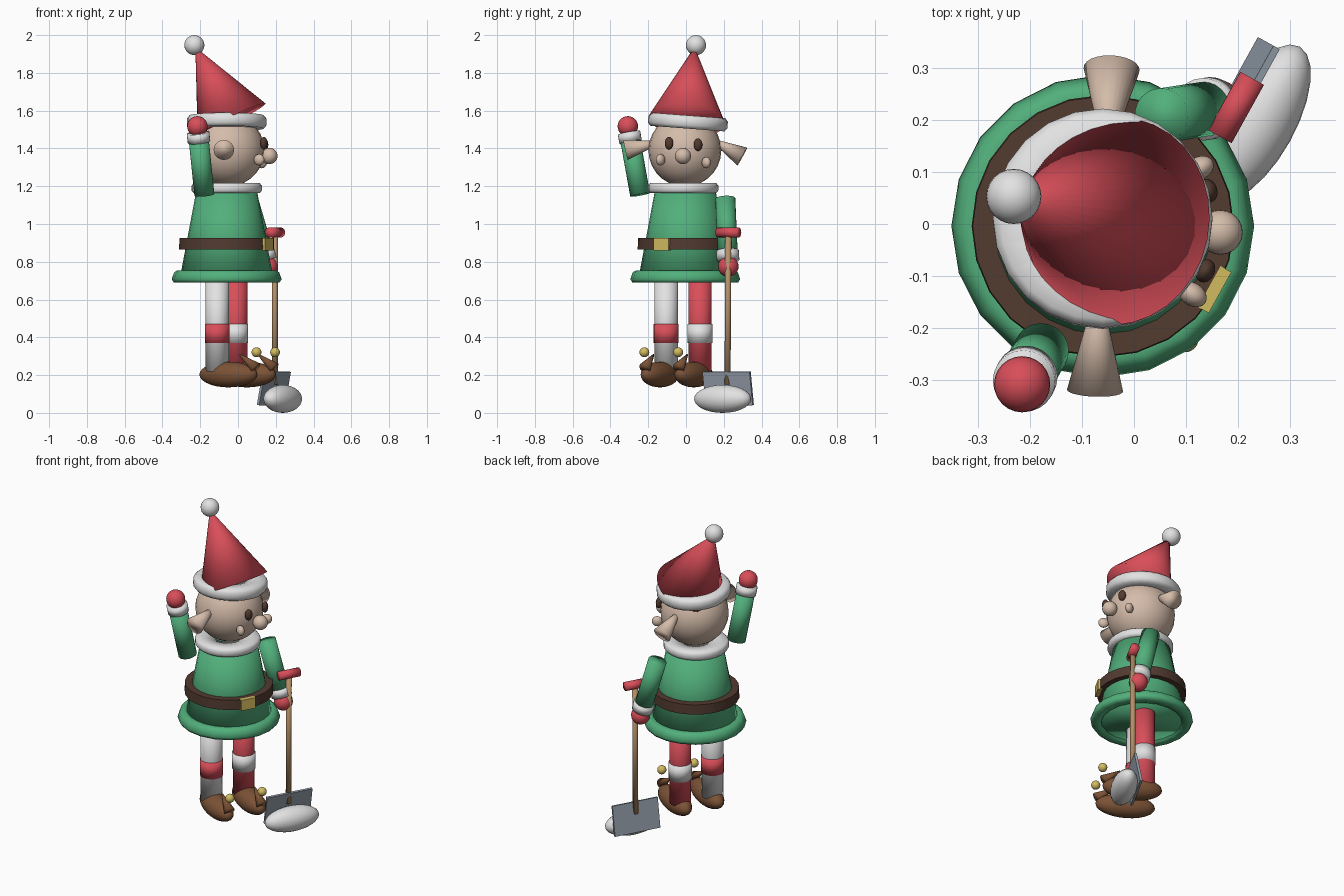
import bpy, bmesh, math
from mathutils import Vector, Matrix

if "Cube" in bpy.data.objects:
    bpy.data.objects.remove(bpy.data.objects["Cube"])


def material(name, rgb):
    m = bpy.data.materials.new(name)
    m.diffuse_color = (*rgb, 1)
    m.use_nodes = True
    m.node_tree.nodes["Principled BSDF"].inputs["Base Color"].default_value = m.diffuse_color
    return m


GREEN = material("green", (0.084, 0.43, 0.2))
RED = material("red", (0.69, 0.076, 0.1))
WHITE = material("white", (0.76, 0.76, 0.76))
SKIN = material("skin", (0.66, 0.5, 0.4))
DARK = material("dark brown", (0.085, 0.043, 0.03))
BROWN = material("shoe brown", (0.2, 0.085, 0.037))
WOOD = material("wood", (0.46, 0.28, 0.14))
GOLD = material("gold", (0.65, 0.5, 0.12))
STEEL = material("steel", (0.3, 0.35, 0.41))

FACING = math.radians(-29)          # direction the body faces
FWD = Vector((math.cos(FACING), math.sin(FACING), 0))
CX, CY = -0.06, -0.004              # body axis


def finish(bm, name, mat, smooth=True):
    mesh = bpy.data.meshes.new(name)
    bm.normal_update()
    for f in bm.faces:
        f.smooth = smooth
    bm.to_mesh(mesh)
    bm.free()
    mesh.materials.append(mat)
    ob = bpy.data.objects.new(name, mesh)
    bpy.context.collection.objects.link(ob)
    return ob


def rod(name, p, q, r1, r2, mat, seg=24):
    """Capped cylinder or cone from p (radius r1) to q (radius r2)."""
    p, q = Vector(p), Vector(q)
    d = q - p
    bm = bmesh.new()
    bmesh.ops.create_cone(bm, cap_ends=True, segments=seg, radius1=r1, radius2=r2, depth=d.length)
    m = Matrix.Translation((p + q) / 2) @ Vector((0, 0, 1)).rotation_difference(d).to_matrix().to_4x4()
    bm.transform(m)
    return finish(bm, name, mat)


def ball(name, loc, size, mat, turn=0.0):
    """Ellipsoid with half-sizes, turned about z."""
    bm = bmesh.new()
    bmesh.ops.create_uvsphere(bm, u_segments=24, v_segments=14, radius=1)
    bm.transform(Matrix.Translation(loc) @ Matrix.Rotation(turn, 4, 'Z') @ Matrix.Diagonal((*size, 1)))
    return finish(bm, name, mat)


def box(name, loc, size, mat, turn=0.0, lean=0.0):
    bm = bmesh.new()
    bmesh.ops.create_cube(bm, size=1)
    bm.transform(Matrix.Translation(loc) @ Matrix.Rotation(turn, 4, 'Z')
                 @ Matrix.Rotation(lean, 4, 'Y') @ Matrix.Diagonal((*size, 1)))
    return finish(bm, name, mat, False)


def ring(name, loc, profile, mat, tilt=0.0, seg=24):
    """Closed profile of (radius, z) turned about a vertical axis."""
    bm = bmesh.new()
    rows = [[bm.verts.new((r * math.cos(a), r * math.sin(a), z)) for r, z in profile]
            for a in (2 * math.pi * i / seg for i in range(seg))]
    n = len(profile)
    for i in range(seg):
        a, b = rows[i], rows[(i + 1) % seg]
        for j in range(n):
            k = (j + 1) % n
            bm.faces.new((a[j], b[j], b[k], a[k]))
    bmesh.ops.recalc_face_normals(bm, faces=bm.faces)
    bm.transform(Matrix.Translation(loc) @ Matrix.Rotation(tilt, 4, 'X'))
    return finish(bm, name, mat)


def rounded(r, half, inner):
    """Band profile with softened outer corners."""
    return [(inner, -half), (r - half * 0.4, -half), (r, -half * 0.5),
            (r, half * 0.5), (r - half * 0.4, half), (inner, half)]


# Tunic, hem, belt and buckle
rod("tunic", (CX, CY, 0.70), (CX, CY, 1.18), 0.25, 0.16, GREEN)
ring("tunic_hem", (CX, CY, 0.72),
     [(0.23, -0.03), (0.28, -0.03), (0.291, -0.012), (0.278, 0.024), (0.262, 0.034), (0.22, 0.034)],
     GREEN, seg=20)
belt = ring("belt", (CX, CY, 0.895), [(0.19, -0.03), (0.252, -0.03), (0.25, 0.03), (0.19, 0.03)], DARK)
for poly in belt.data.polygons:
    poly.use_smooth = abs(poly.normal.z) < 0.5
box("belt_buckle", (0.155, -0.126, 0.893), (0.024, 0.09, 0.066), GOLD, FACING)

# Collar and head
ring("collar", (CX, -0.015, 1.19), rounded(0.186, 0.026, 0.08), WHITE)
ball("head", (-0.055, -0.006, 1.39), (0.195, 0.193, 0.192), SKIN)
ball("nose", (0.166, -0.016, 1.36), (0.043, 0.043, 0.043), SKIN)
for side, y, z, x in (("right", -0.09, 1.428, 0.137), ("left", 0.064, 1.42, 0.142)):
    ball(side + "_eye", (x, y, z), (0.018, 0.023, 0.033), DARK, math.atan2(y, 0.2))
for side, y, z, x in (("right", -0.135, 1.34, 0.112), ("left", 0.107, 1.325, 0.125)):
    ball(side + "_cheek", (x, y, z), (0.03, 0.022, 0.03), SKIN, math.atan2(y, 0.2))
# Ears flare outward from the head
rod("right_ear", (-0.075, -0.32, 1.392), (-0.068, -0.13, 1.435), 0.054, 0.006, SKIN)
rod("left_ear", (-0.043, 0.298, 1.357), (-0.052, 0.135, 1.447), 0.054, 0.006, SKIN)

# Hat
ring("hat_band", (-0.06, 0.01, 1.54), rounded(0.211, 0.035, 0.1), WHITE, -0.076)
rod("hat_cone", (-0.034, 0.005, 1.55), (-0.225, 0.045, 1.935), 0.2, 0.001, RED, 32)
ball("hat_pompom", (-0.231, 0.053, 1.947), (0.053, 0.053, 0.053), WHITE)

# Arms: sleeve, cuff and mitten
for side, shoulder, hand in (("right", (-0.178, -0.243, 1.155), (-0.215, -0.308, 1.517)),
                             ("left", (0.052, 0.208, 1.135), (0.157, 0.224, 0.775))):
    s, h = Vector(shoulder), Vector(hand)
    d = (h - s).normalized()
    rod(side + "_sleeve", s, h - d * 0.07, 0.053, 0.053, GREEN)
    rod(side + "_cuff", h - d * 0.085, h - d * 0.035, 0.06, 0.06, WHITE)
    ball(side + "_mitten", h, (0.054, 0.054, 0.054), RED)

# Legs with a stripe, shoes, curled tips and bells
for side, x, y, main, stripe in (("right", -0.11, -0.105, WHITE, RED), ("left", -0.012, 0.074, RED, WHITE)):
    rod(side + "_leg", (x, y, 0.22), (x, y, 0.74), 0.062, 0.062, main)
    rod(side + "_stripe", (x, y, 0.37), (x, y, 0.47), 0.066, 0.066, stripe)
    shoe = Vector((x, y, 0.203)) + FWD * 0.068
    ball(side + "_shoe", shoe, (0.172, 0.068, 0.068), BROWN, FACING)
    up = Vector((0, 0, 1))
    rod(side + "_shoe_tip", shoe + FWD * 0.165 + up * 0.035, shoe + FWD * 0.07 + up * 0.105,
        0.032, 0.004, BROWN, 16)
    ball(side + "_bell", shoe + FWD * 0.17 + up * 0.118, (0.026, 0.026, 0.026), GOLD)

# Shovel with a heap of snow
SIDE = Vector((-FWD.y, FWD.x, 0))
top = Vector((0.196, 0.224, 0.955))
rod("shovel_handle", (0.195, 0.22, 0.15), top, 0.016, 0.016, WOOD, 16)
rod("shovel_grip", top - SIDE * 0.064, top + SIDE * 0.064, 0.026, 0.026, RED)
box("shovel_blade", (0.19, 0.223, 0.13), (0.014, 0.285, 0.18), STEEL, FACING, math.radians(11))
ball("snow_heap", (0.237, 0.194, 0.074), (0.072, 0.168, 0.074), WHITE, FACING)
